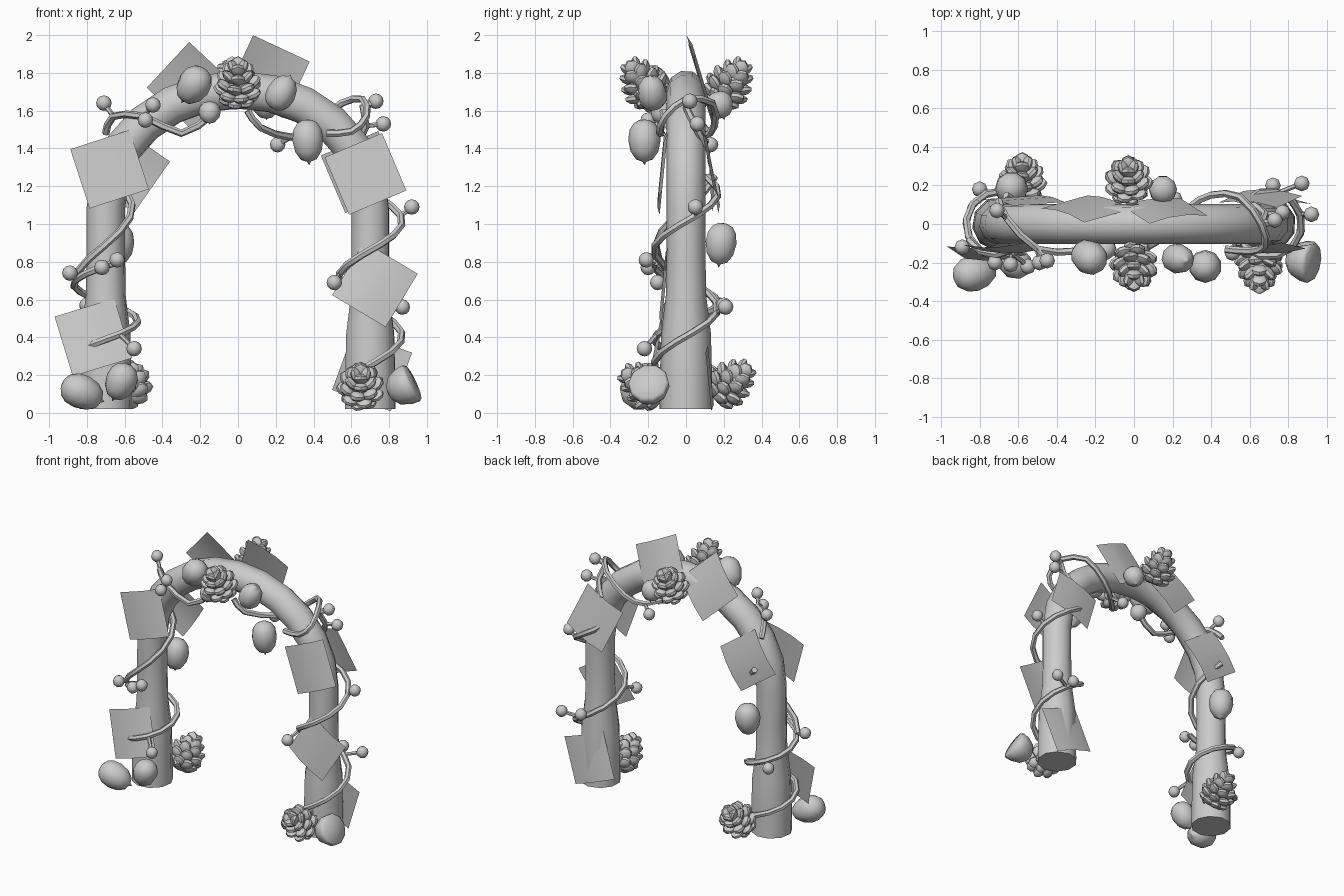
import bpy, bmesh, math
from mathutils import Vector, Matrix

if "Cube" in bpy.data.objects:
    bpy.data.objects.remove(bpy.data.objects["Cube"])

def finish(name, bm, angle=None):
    me = bpy.data.meshes.new(name)
    bmesh.ops.recalc_face_normals(bm, faces=bm.faces)
    bm.to_mesh(me)
    bm.free()
    ob = bpy.data.objects.new(name, me)
    bpy.context.collection.objects.link(ob)
    if angle:
        bpy.ops.object.select_all(action='DESELECT')
        bpy.context.view_layer.objects.active = ob
        ob.select_set(True)
        bpy.ops.object.shade_smooth_by_angle(angle=math.radians(angle))
    return ob

def tube(name, pts, radii, sides, angle):
    """Capped tube through points, one ring per point."""
    pts = [Vector(p) for p in pts]
    bm, rings = bmesh.new(), []
    n = None
    for i, p in enumerate(pts):
        d = (pts[min(i + 1, len(pts) - 1)] - pts[max(i - 1, 0)]).normalized()
        n = d.orthogonal() if n is None else n - d * n.dot(d)
        n.normalize()
        b = d.cross(n)
        r = radii[i] if isinstance(radii, list) else radii
        rings.append([bm.verts.new(p + r * (math.cos(a) * n + math.sin(a) * b))
                      for a in (2 * math.pi * k / sides for k in range(sides))])
    for r0, r1 in zip(rings, rings[1:]):
        for k in range(sides):
            j = (k + 1) % sides
            bm.faces.new((r0[k], r0[j], r1[j], r1[k]))
    bm.faces.new(rings[0])
    bm.faces.new(rings[-1])
    return finish(name, bm, angle)

def smooth(pts):
    """Add a rounded midpoint between neighbouring path points."""
    P = [Vector(p) for p in pts]
    out = []
    for i in range(len(P) - 1):
        a, d = P[max(i - 1, 0)], P[min(i + 2, len(P) - 1)]
        out += [P[i], (9 * (P[i] + P[i + 1]) - a - d) / 16]
    return out + [P[-1]]

def helix(x, a0, a1, z0, z1, r=.17):
    """Path winding round a leg, angles in degrees, about 30 degrees per point."""
    n = round((a1 - a0) / 30)
    return [(x + r * math.cos(math.radians(a0 + (a1 - a0) * i / n)),
             r * math.sin(math.radians(a0 + (a1 - a0) * i / n)), z0 + (z1 - z0) * i / n)
            for i in range(n + 1)]

def aim(pos, axis):
    return Matrix.Translation(pos) @ Vector(axis).to_track_quat('Z', 'Y').to_matrix().to_4x4()

# Arch trunk with flared feet
leg = [(0.02, .14), (0.2, .138), (0.42, .132), (0.62, .107), (0.85, .103), (1.08, .103)]
path = [(-.7, 0, z) for z, r in leg]
rad = [r for z, r in leg]
for i in range(1, 12):
    a = math.pi * (1 - i / 12)
    path.append((.7 * math.cos(a), 0, 1.1 + .61 * math.sin(a)))
    rad.append(.103)
path += [(.7, 0, z) for z, r in reversed(leg)]
rad += [r for z, r in reversed(leg)]
tube("arch_trunk", path, rad, 10, 50)

# Vines: helices on the legs, free loops over the arch
vines = [
    helix(-.7, 30, 650, .13, .8),
    helix(-.72, 212, 430, .74, 1.25, .16),
    helix(.7, 250, 860, .22, 1.25),
    smooth([(-.7, .12, 1.48), (-.66, .03, 1.57), (-.5, -.13, 1.57), (-.3, -.14, 1.48), (-.15, -.12, 1.57)]),
    smooth([(.05, -.12, 1.6), (.12, -.09, 1.51), (.28, .08, 1.46), (.4, .15, 1.52), (.55, .14, 1.64),
            (.66, 0, 1.66), (.68, -.11, 1.57), (.6, -.14, 1.49), (.47, -.13, 1.48)]),
    smooth([(.62, .1, 1.42), (.68, .05, 1.52), (.66, 0, 1.62), (.73, .02, 1.64)]),
]
for v in vines:
    tube("vine", v, .02, 6, 50)

# Berries, each on a short twig
berries = [(-.71, .07, 1.64), (-.45, -.19, 1.63), (-.49, -.2, 1.55), (.73, .02, 1.65), (.77, .06, 1.53),
           (.72, .2, .57), (.21, .13, 1.42), (.92, .05, 1.09), (.51, -.15, .69), (.87, .21, .56),
           (-.89, -.12, .74), (-.72, -.2, .77), (-.64, -.21, .81), (-.55, -.22, .34), (-.8, .18, .57)]
for b in berries:
    bm = bmesh.new()
    bmesh.ops.create_uvsphere(bm, u_segments=8, v_segments=6, radius=.041, matrix=Matrix.Translation(b))
    finish("berry", bm, 50)
    b = Vector(b)
    near = min((Vector(p) for v in vines for p in v), key=lambda p: (p - b).length)
    if .03 < (near - b).length < .2:
        tube("berry_twig", [near, b], .013, 6, 40)

# Square leaf cards: x, y, z, rotation, lean (dy/dz)
leaves = [(-.765, -.15, .4, 17, .2), (-.68, -.13, 1.29, 18, .1), (.675, -.13, 1.265, 23, .1),
          (.725, -.12, .68, -31, .1), (-.25, .09, 1.73, 47, -.3), (.16, .08, 1.78, -25, -.3),
          (-.59, .13, 1.29, 55, -.1), (.655, .14, 1.275, 23, -.2), (.71, .125, .22, -20, -.1)]
for x, y, z, rot, lean in leaves:
    bm = bmesh.new()
    bmesh.ops.create_grid(bm, x_segments=3, y_segments=3, size=.165)
    c, s = math.cos(math.radians(rot)), math.sin(math.radians(rot))
    side = 1 if y > 0 else -1
    for v in bm.verts:
        px, py = v.co.x, v.co.y
        u, w = c * px - s * py, s * px + c * py
        bend = side * .7 * (.01 - px * px)      # card curls back at its edges
        v.co = (x + u, y + lean * w + bend, z + w)
    finish("leaf", bm, 40)

# Pine cones: rows of chunky outward-tilted scales round a core
rows = [(-.085, .06, 7, .3), (-.04, .082, 7, .55), (.01, .075, 7, .85),
        (.06, .05, 6, 1.3), (.1, .022, 4, 2.2)]
cones = [((0, -.225, 1.74), (0, -.55, .8)), ((-.03, .23, 1.74), (0, .55, .8)),
         ((-.58, .23, .155), (0, .7, .6)), ((.65, -.215, .145), (0, -.8, .5))]
for pos, axis in cones:
    bm = bmesh.new()
    M = aim(pos, axis)
    bmesh.ops.create_icosphere(bm, subdivisions=2, radius=1,
                               matrix=M @ Matrix.Diagonal((.07, .07, .1, 1)))
    for i, (h, r, n, up) in enumerate(rows):
        for k in range(n):
            a = 2 * math.pi * (k + .5 * (i % 2)) / n
            S = (Matrix.Rotation(a, 4, 'Z') @ Matrix.Translation((r, 0, h))
                 @ Matrix.Rotation(-math.atan(up), 4, 'Y') @ Matrix.Diagonal((.055, .043, .027, 1)))
            bmesh.ops.create_uvsphere(bm, u_segments=8, v_segments=5, radius=1, matrix=M @ S)
    finish("pine_cone", bm, 45)

# Acorns: lathed egg with a small tip, or flat-ended
egg = [(0, -.55), (.06, -.47), (.25, -.42), (.42, -.24), (.49, .02), (.45, .25), (.32, .4), (.15, .47), (0, .48)]
flat = [(0, -.5), (.2, -.44), (.4, -.25), (.5, .05), (.52, .3), (.46, .38), (0, .42)]
acorns = [((-.825, -.255, .11), (-.9, -.2, .4), .19, .24, egg), ((-.62, -.2, .165), (.4, -.2, .9), .17, .21, egg),
          ((.87, -.19, .135), (.85, -.15, .4), .21, .17, flat), ((-.235, -.17, 1.735), (.55, -.35, .8), .18, .22, egg),
          ((.37, -.22, 1.44), (-.05, 0, 1), .175, .235, egg), ((.23, -.18, 1.695), (-.45, .1, -.85), .16, .2, egg),
          ((-.635, .185, .895), (0, .1, 1), .175, .23, egg), ((.15, .18, 1.63), (0, -.3, 1), .15, .15, egg),
          ((-.15, -.13, 1.59), (0, .3, 1), .12, .12, egg)]
for pos, axis, w, l, prof in acorns:
    bm = bmesh.new()
    vs = [bm.verts.new((r * w, 0, h * l)) for r, h in prof]
    es = [bm.edges.new(p) for p in zip(vs, vs[1:])]
    bmesh.ops.spin(bm, geom=vs + es, cent=(0, 0, 0), axis=(0, 0, 1), angle=2 * math.pi, steps=10)
    bmesh.ops.remove_doubles(bm, verts=bm.verts, dist=.0005)
    bm.transform(aim(pos, axis))
    finish("acorn", bm, 50)
